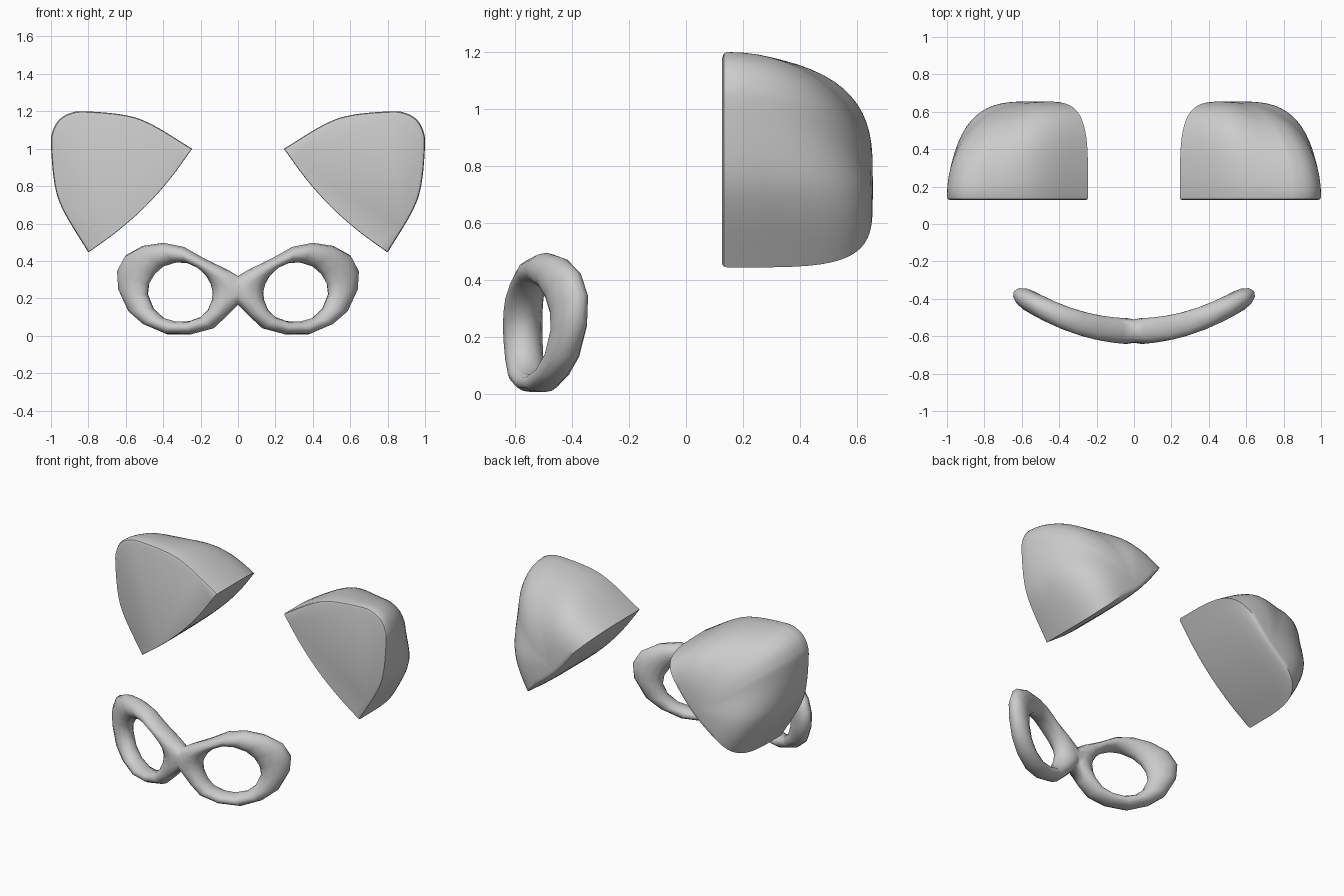
import bpy, bmesh, math
from mathutils import Vector

if "Cube" in bpy.data.objects:
    bpy.data.objects.remove(bpy.data.objects["Cube"])


def spline(pts, n):
    """Catmull-Rom samples through open 2D points."""
    p = [Vector(q) for q in pts]
    p = [2 * p[0] - p[1]] + p + [2 * p[-1] - p[-2]]
    out = []
    for i in range(1, len(p) - 2):
        a, b, c, d = p[i - 1:i + 3]
        for k in range(n):
            t = k / n
            out.append(0.5 * (2 * b + (c - a) * t + (2 * a - 5 * b + 4 * c - d) * t * t
                              + (3 * b - a - 3 * c + d) * t ** 3))
    return out


def bridge(bm, r0, r1):
    n = len(r0)
    for i in range(n):
        j = (i + 1) % n
        bm.faces.new((r0[i], r0[j], r1[j], r1[i]))


def finish(bm, name, angle):
    bmesh.ops.recalc_face_normals(bm, faces=bm.faces)
    me = bpy.data.meshes.new(name)
    bm.to_mesh(me)
    bm.free()
    ob = bpy.data.objects.new(name, me)
    bpy.context.collection.objects.link(ob)
    mod = ob.modifiers.new("mirror", 'MIRROR')
    mod.use_clip = True
    mod.merge_threshold = 0.0005
    bpy.ops.object.select_all(action='DESELECT')
    ob.select_set(True)
    bpy.context.view_layer.objects.active = ob
    bpy.ops.object.shade_smooth_by_angle(angle=math.radians(angle))
    return ob


# Ears: rounded triangle with a flat front, domed back and a cut base
side = [(.392, 0), (.332, .244), (.265, .382), (.130, .545), (.067, .595), (0, .613),
        (-.067, .595), (-.130, .545), (-.265, .382), (-.332, .244), (-.392, 0)]
base = [(-.392, 0), (-.2, -.030), (0, -.042), (.2, -.030), (.392, 0)]
outline = spline(side, 5) + spline(base, 4)
h = math.sqrt(0.5)


def ear_point(q, s, y):
    a, u = q * s
    return (0.5225 + (a + u) * h, y, 0.7225 + (u - a) * h)


bm = bmesh.new()
rings = [[bm.verts.new(ear_point(q, 0.96, 0.127)) for q in outline],
         [bm.verts.new(ear_point(q, 0.99, 0.133)) for q in outline]]
STEPS = 16
for k in range(STEPS):
    phi = math.pi / 2 * k / STEPS
    ring = []
    for q in outline:
        p = 4.2 if q.y <= 0.001 else 2 + 2.2 * (q.x / q.length) ** 2
        s, t = math.cos(phi) ** (2 / p), math.sin(phi) ** (2 / p)
        ring.append(bm.verts.new(ear_point(q, s, 0.145 + 0.51 * t)))
    rings.append(ring)
for r0, r1 in zip(rings, rings[1:]):
    bridge(bm, r0, r1)
bm.faces.new(rings[0])
pole = bm.verts.new(ear_point(Vector((0, 0)), 0, 0.655))
last = rings[-1]
for i in range(len(last)):
    bm.faces.new((last[i], last[(i + 1) % len(last)], pole))
finish(bm, "ears", 40)

# Eye mask: a tube between paired outer and inner outline points, wrapped round the face
outer = [(-.06, .25), (-.03, .30), (.05, .350), (.18, .413), (.29, .475), (.40, .497),
         (.51, .480), (.60, .430), (.642, .350), (.635, .25), (.58, .13), (.50, .06),
         (.38, .008), (.25, .008), (.13, .04), (.06, .105), (-.03, .195)]
inner = [(.135, .235), (.145, .275), (.17, .32), (.215, .363), (.27, .388), (.33, .392),
         (.40, .370), (.445, .330), (.477, .275), (.485, .22), (.455, .145), (.40, .095),
         (.33, .075), (.26, .078), (.20, .10), (.16, .14), (.14, .19)]
SECT = 12
bm = bmesh.new()
rings = []
for o, n in zip(outer, inner):
    o, n = Vector(o), Vector(n)
    ring = []
    for k in range(SECT):
        ang = 2 * math.pi * k / SECT
        m = (o + n) / 2 + (o - n) / 2 * math.cos(ang)
        nrm = Vector((1.08 * m.x, -1)).normalized()
        off = (0.070 - 0.015 * abs(m.x) / 0.64) * math.sin(ang)
        y = -0.573 + 0.52 * m.x ** 2
        ring.append(bm.verts.new((m.x + nrm.x * off, y + nrm.y * off, m.y)))
    rings.append(ring)
for i in range(len(rings)):
    bridge(bm, rings[i], rings[(i + 1) % len(rings)])
# trim at the nose so both halves join
bmesh.ops.bisect_plane(bm, geom=bm.verts[:] + bm.edges[:] + bm.faces[:], dist=1e-5,
                       plane_co=(0, 0, 0), plane_no=(1, 0, 0), clear_inner=True)
finish(bm, "eye_mask", 60)
